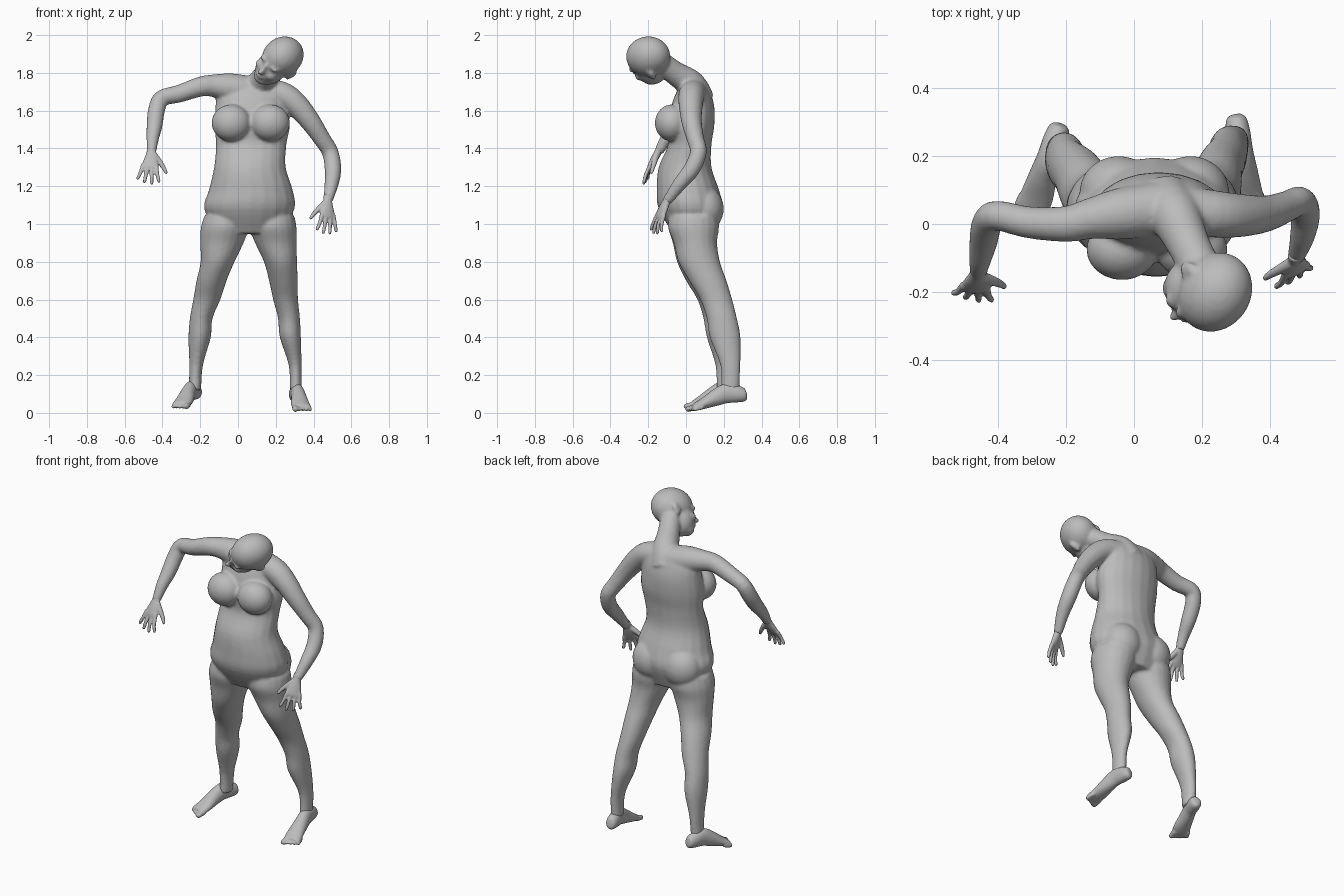
import bpy, bmesh, math
from mathutils import Vector, Matrix

cube = bpy.data.objects.get("Cube")
if cube:
    bpy.data.objects.remove(cube)

grey = bpy.data.materials.new("plain_grey")
grey.use_nodes = True
grey.diffuse_color = (0.5, 0.5, 0.5, 1)
grey.node_tree.nodes["Principled BSDF"].inputs["Base Color"].default_value = grey.diffuse_color


def spline(pts, steps=4):
    """Smooth curve through points of any dimension."""
    pts = [Vector(p) for p in pts]
    out = []
    for i in range(len(pts) - 1):
        a, b, c, d = pts[max(i - 1, 0)], pts[i], pts[i + 1], pts[min(i + 2, len(pts) - 1)]
        for k in range(steps):
            t = k / steps
            out.append(b + (c - a) * (t / 2) + (a * 2 - b * 5 + c * 4 - d) * (t * t / 2)
                       + ((b - c) * 3 + d - a) * (t ** 3 / 2))
    return out + [pts[-1]]


def tube(bm, pts, side=None, sides=20):
    """Loft ellipses (x, y, z, rx, ry); rings lie flat unless a side vector is given."""
    pts = spline([tuple(p) + (p[-1],) * (5 - len(p)) for p in pts])
    rings = []
    for i, p in enumerate(pts):
        u, v = Vector((1, 0, 0)), Vector((0, 1, 0))
        if side is not None:
            t = (pts[min(i + 1, len(pts) - 1)] - pts[max(i - 1, 0)])
            t = Vector(t[:3]).normalized()
            u = (side - t * side.dot(t)).normalized()
            v = t.cross(u)
        ring = []
        for k in range(sides):
            a = math.tau * k / sides
            ring.append(bm.verts.new(Vector(p[:3]) + u * (p[3] * math.cos(a)) + v * (p[4] * math.sin(a))))
        rings.append(ring)
    for lo, hi in zip(rings, rings[1:]):
        for k in range(sides):
            n = (k + 1) % sides
            bm.faces.new((lo[k], lo[n], hi[n], hi[k]))
    bm.faces.new(rings[0][::-1])
    bm.faces.new(rings[-1])


def ball(bm, centre, radii, frame=Matrix()):
    m = frame @ Matrix.Translation(centre) @ Matrix.Diagonal((*radii, 1))
    bmesh.ops.create_uvsphere(bm, u_segments=24, v_segments=16, radius=1, matrix=m)


def fuse(name, bm, voxel, rounds):
    """Blend overlapping volumes into one skin."""
    bmesh.ops.recalc_face_normals(bm, faces=bm.faces)
    mesh = bpy.data.meshes.new(name)
    bm.to_mesh(mesh)
    bm.free()
    mesh.materials.append(grey)
    mesh.polygons.foreach_set("use_smooth", [True] * len(mesh.polygons))
    ob = bpy.data.objects.new(name, mesh)
    bpy.context.collection.objects.link(ob)
    rm = ob.modifiers.new("blend", "REMESH")
    rm.mode = "VOXEL"
    rm.voxel_size = voxel
    rm.use_smooth_shade = True
    sm = ob.modifiers.new("soften", "SMOOTH")
    sm.factor = 0.5
    sm.iterations = rounds


# Torso
body = bmesh.new()
tube(body, [(.06, .04, .95, .17, .11), (.06, .025, 1.08, .24, .17), (.068, .01, 1.18, .222, .165),
            (.063, -.005, 1.3, .19, .14), (.07, .02, 1.42, .187, .115), (.075, .025, 1.52, .2, .125),
            (.07, .035, 1.62, .19, .115), (.07, .04, 1.7, .18, .09), (.07, .045, 1.76, .13, .055)])
for x in (-.035, .17):
    ball(body, (x, -.075, 1.535), (.105, .09, .098))
for x in (-.045, .165):
    ball(body, (x, .095, 1.08), (.115, .105, .12))

# Legs
tube(body, [(-.06, .04, 1.04, .12, .13), (-.07, .04, .98, .127, .135), (-.085, .045, .9, .115, .115),
            (-.108, .06, .8, .09, .108), (-.14, .1, .7, .08, .1), (-.165, .145, .6, .072, .085),
            (-.195, .172, .5, .06, .08), (-.203, .19, .4, .059, .08), (-.222, .21, .25, .036, .054),
            (-.228, .21, .12, .033, .048)])
tube(body, [(.18, .04, 1.04, .12, .13), (.185, .04, .98, .125, .135), (.2, .05, .9, .11, .115),
            (.225, .07, .8, .088, .11), (.24, .115, .7, .076, .1), (.252, .16, .6, .066, .085),
            (.27, .19, .5, .058, .08), (.277, .207, .4, .056, .082), (.303, .235, .25, .034, .053),
            (.305, .235, .12, .032, .048)])

# Arms
depth = Vector((.3, 1, .2))
tube(body, [(.08, .045, 1.7, .08), (-.04, .03, 1.722, .076), (-.13, .015, 1.732, .06), (-.2, .0, 1.727, .053),
            (-.31, .005, 1.69, .047), (-.405, .025, 1.665, .044), (-.432, -.0, 1.6, .045),
            (-.442, -.05, 1.52, .042), (-.452, -.105, 1.45, .033), (-.458, -.145, 1.38, .025)], depth)
tube(body, [(.1, .045, 1.7, .075), (.23, .03, 1.685, .07), (.31, .025, 1.63, .064), (.385, .03, 1.54, .054),
            (.445, .05, 1.45, .046), (.488, .066, 1.38, .044), (.503, .03, 1.29, .044),
            (.495, -.035, 1.21, .037), (.475, -.1, 1.12, .025)], depth)

# Neck
tube(body, [(.09, .06, 1.66, .09), (.12, .025, 1.74, .077), (.16, -.06, 1.8, .063), (.2, -.14, 1.86, .06)],
     Vector((1, 0, 0)))

# Head, built facing -y in its own frame, then turned and tilted
up = Vector((.5, -.55, .67)).normalized()
face = Vector((-.57, -.8, -.22))
face = (face - up * face.dot(up)).normalized()
left = up.cross(face)
frame = Matrix((left, -face, up)).transposed().to_4x4()
frame.translation = (.21, -.17, 1.85)
ball(body, (0, 0, .055), (.102, .122, .11), frame)
ball(body, (0, -.042, -.02), (.08, .084, .1), frame)
ball(body, (0, -.078, -.082), (.046, .042, .034), frame)
ball(body, (0, -.137, -.02), (.017, .022, .015), frame)
ball(body, (0, -.122, .005), (.012, .018, .034), frame)
ball(body, (0, -.118, -.056), (.028, .016, .013), frame)
for s in (-1, 1):
    ball(body, (s * .036, -.108, .034), (.032, .018, .012), frame)
    ball(body, (s * .042, -.092, -.02), (.028, .03, .025), frame)
    ball(body, (s * .09, .012, 0), (.014, .024, .034), frame)
    ball(body, (s * .1, .024, .012), (.01, .018, .026), frame)
fuse("body", body, .009, 5)


def hand(name, wrist, along, thumb_side, flip):
    bm = bmesh.new()
    w, d = Vector(wrist), Vector(along).normalized()
    s = Vector(thumb_side)
    s = (s - d * s.dot(d)).normalized()
    n = d.cross(s) * flip

    def at(a, b, c=0):
        return w + d * a + s * b + n * c
    tube(bm, [(*at(-.03, 0), .023, .023), (*at(.01, 0), .026, .02), (*at(.05, .002), .038, .019),
              (*at(.09, 0), .043, .015), (*at(.105, 0), .036, .011)], s)
    for off, length in ((.033, .08), (.011, .092), (-.012, .086), (-.034, .066)):
        tube(bm, [(*at(.08, off), .012), (*at(.1 + length * .45, off * 1.35, .004), .0105),
                  (*at(.1 + length * .9, off * 1.7, .014), .009),
                  (*at(.1 + length, off * 1.75, .017), .004)], s, 10)
    tube(bm, [(*at(.02, .015), .018), (*at(.055, .048, .012), .015), (*at(.085, .072, .022), .012),
              (*at(.108, .086, .028), .009), (*at(.115, .09, .03), .004)], n, 10)
    fuse(name, bm, .005, 3)


hand("left_hand", (.475, -.1, 1.125), (0, -.4, -.9), (-.85, -.5, 0), 1)
hand("right_hand", (-.458, -.145, 1.385), (-.1, -.48, -.87), (1, -.1, 0), -1)


def foot(name, heel, toe, inner):
    """inner is the x direction of the big toe."""
    bm = bmesh.new()
    h, t = Vector(heel), Vector(toe)
    d = t - h
    s = Vector((-d.y, d.x, 0)).normalized()
    s *= inner if s.x > 0 else -inner

    def at(f, z, off=0):
        p = h + d * f + s * off
        return p.x, p.y, h.z + z
    tube(bm, [(*at(0, .092), .015, .018), (*at(.04, .092), .03, .034), (*at(.16, .1), .036, .046),
              (*at(.34, .103), .036, .052), (*at(.52, .08), .041, .044), (*at(.72, .05, .003), .049, .03),
              (*at(.86, .032), .05, .02), (*at(.9, .028), .044, .014)], s)
    for k in range(5):
        off = .036 - k * .0185
        end = 1 - .022 * k
        r = .016 if k == 0 else .011
        tube(bm, [(*at(end - .17, .03, off), r), (*at(end - .06, .022, off * 1.1), r),
                  (*at(end - .015, .017, off * 1.12), r * .85), (*at(end, .014, off * 1.12), r * .4)], s, 10)
    fuse(name, bm, .006, 3)


foot("left_foot", (.298, .322, 0), (.345, .005, 0), -1)
foot("right_foot", (-.215, .295, .014), (-.315, .005, .014), 1)
